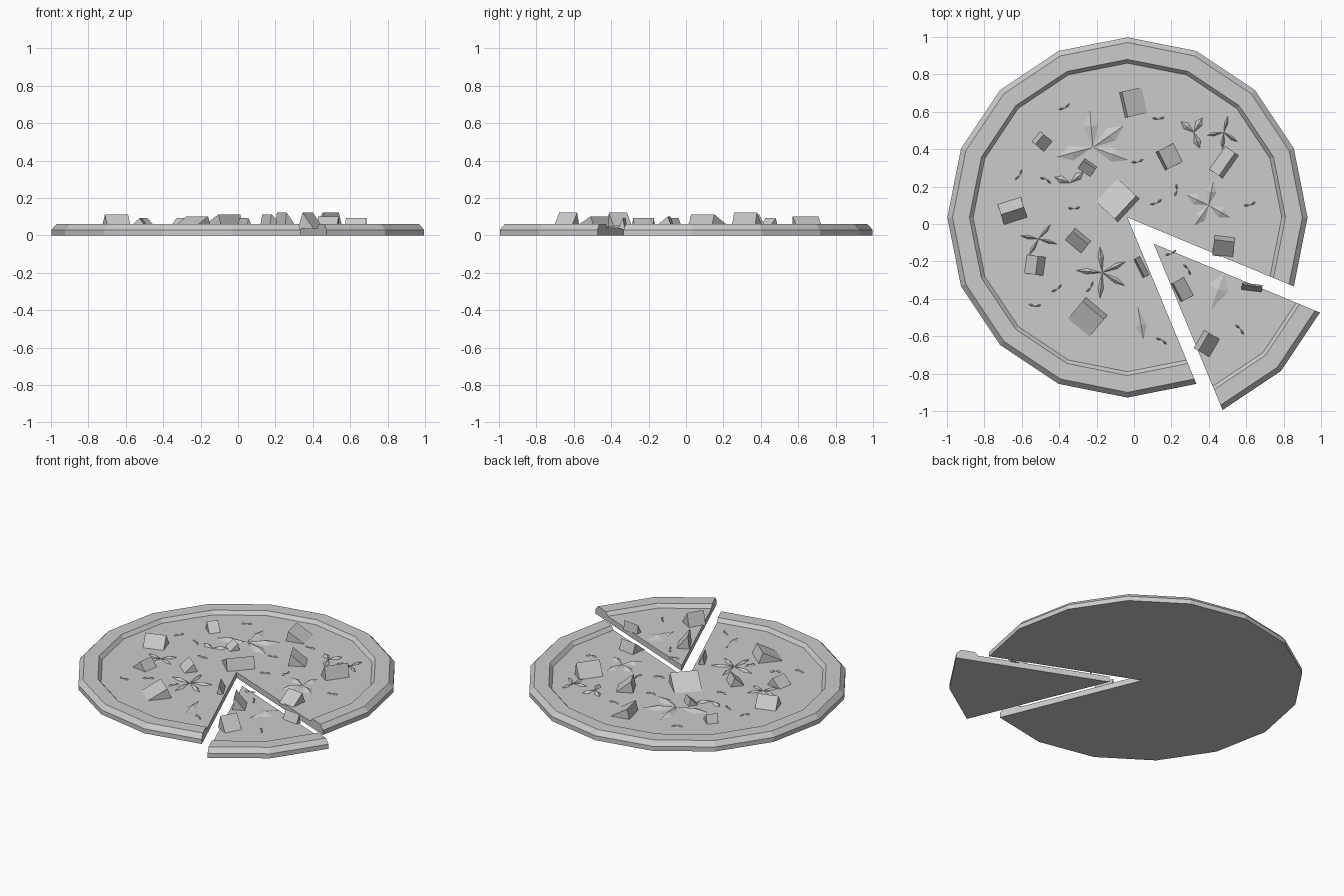
import bpy, bmesh, math, random
from mathutils import Vector, Matrix

cube = bpy.data.objects.get("Cube")
if cube:
    bpy.data.objects.remove(cube, do_unlink=True)

grey = bpy.data.materials.new("plain grey")
grey.use_nodes = True
grey.diffuse_color = (0.6, 0.6, 0.6, 1)
grey.node_tree.nodes["Principled BSDF"].inputs["Base Color"].default_value = grey.diffuse_color

CENTRE = Vector((-0.035, 0.035, 0))
SLICE_SHIFT = Vector((0.14, -0.14, 0))
TOP = 0.037                      # height of the filling surface
STEP = math.tau / 16


def finish(bm, name, solid=True):
    if solid:
        bmesh.ops.remove_doubles(bm, verts=bm.verts, dist=0.0001)
        bmesh.ops.recalc_face_normals(bm, faces=bm.faces)
    mesh = bpy.data.meshes.new(name)
    bm.to_mesh(mesh)
    bm.free()
    mesh.materials.append(grey)
    obj = bpy.data.objects.new(name, mesh)
    bpy.context.collection.objects.link(obj)
    return obj


# Dough: crust cross-section swept around part of a sixteen-sided ring
def pie(name, first, count, origin):
    profile = [(0, 0), (0.963, 0), (0.963, 0.03), (0.935, 0.06),
               (0.845, 0.06), (0.825, TOP), (0, TOP)]
    bm = bmesh.new()
    rings = []
    for i in range(first, first + count + 1):
        c, s = math.cos(i * STEP), math.sin(i * STEP)
        rings.append([bm.verts.new(origin + Vector((r * c, r * s, z)))
                      for r, z in profile])
    for a, b in zip(rings, rings[1:]):
        for k in range(len(profile) - 1):
            quad = [a[k], b[k], b[k + 1], a[k + 1]]
            if k == 0:
                quad.remove(b[k])
            if k == len(profile) - 2:
                quad.remove(b[k + 1])
            bm.faces.new(quad)
    bm.faces.new(rings[0])
    bm.faces.new(rings[-1])
    return finish(bm, name)


pie("main_pie", -1, 14, CENTRE)
pie("cut_slice", -3, 2, CENTRE + SLICE_SHIFT)


# Chunk: tilted block half sunk in the filling, its ridge across the given angle
def chunk(name, x, y, angle, across, along, ridge, height):
    bm = bmesh.new()
    section = [(-across / 2, 0), (ridge, height), (across / 2, 0)]
    ends = [[bm.verts.new((u, side * along / 2, z)) for u, z in section]
            for side in (-1, 1)]
    for end in ends:
        bm.faces.new(end)
    for k in range(3):
        j = (k + 1) % 3
        bm.faces.new([ends[0][k], ends[0][j], ends[1][j], ends[1][k]])
    bm.transform(Matrix.Translation((x, y, TOP - 0.005))
                 @ Matrix.Rotation(math.radians(angle), 4, "Z"))
    return finish(bm, name)


# x, y, angle, across, along, ridge offset, height (hundredths, degrees)
CHUNKS = [
    (0, 65, 193, 13, 14, 5, 7), (-49, 44, -40, 9, 7, -2, 6),
    (-25, 30, 55, 7, 8, 2, 5), (19, 36, 207, 11, 11, 4, 8),
    (48, 33, -35, 9, 15, 2, 9), (-9, 13, -43, 17, 17, 6, 8),
    (-65, 7, -72, 12, 13, 0, 8), (-30, -9, 50, 9, 11, 2, 6),
    (-53, -22, -8, 11, 10, 1, 6), (-25, -50, 50, 16, 15, 5, 7),
    (48, -12, 83, 11, 11, 3, 7), (4, -23, 27, 4, 11, -1, 6),
    (26, -35, 208, 8, 11, 3, 9), (39, -64, 150, 10, 11, 2, 9),
    (63, -34, 83, 4, 11, 1, 6),
]
for n, (x, y, angle, *size) in enumerate(CHUNKS, 1):
    chunk(f"topping_chunk_{n}", x / 100, y / 100, angle, *[v / 100 for v in size])


# Leaf: folded blade rising to a keel and curling down at the tip
def add_leaf(bm, x, y, angle, length, width, lift):
    turn = (Matrix.Translation((x, y, TOP))
            @ Matrix.Rotation(math.radians(angle), 4, "Z"))
    base, left, right, keel, tip = [bm.verts.new(turn @ Vector(p)) for p in (
        (0, 0, 0.006), (length * 0.6, width / 2, 0.002),
        (length * 0.6, -width / 2, 0.002), (length * 0.55, 0, lift),
        (length, 0, 0.003))]
    for tri in ((base, keel, left), (keel, tip, left),
                (base, right, keel), (keel, right, tip)):
        bm.faces.new(tri)


# x, y, leaf length, leaf width (hundredths), then the leaf directions
SPRIGS = [
    (-22, 41, 20, 8, (35, 95, 195, 340)),
    (40, 10, 13, 6, (80, 155, 235, 330)),
    (-17, -26, 14, 3, (25, 95, 175, 265, 330)),
    (32, 49, 9, 4, (60, 140, 290)),
    (48, 49, 9, 2, (75, 190, 265, 325)),
    (-51, -8, 10, 2, (50, 170, 240, 345)),
    (41, -46, 21, 11, (70,)),
    (2, -44, 18, 6, (280,)),
    (-34, 22, 9, 4, (160, 40)),
]
for n, (x, y, length, width, turns) in enumerate(SPRIGS, 1):
    bm = bmesh.new()
    for angle in turns:
        add_leaf(bm, x / 100, y / 100, angle, length / 100, width / 100, 0.018)
    finish(bm, f"leaf_sprig_{n}", solid=False)

# Herb flakes: short bent slivers strewn over the filling
FLAKES = [(-37, 62), (13, 56), (-61, 26), (2, 33), (-53, -44), (-23, -34),
          (15, -62), (57, -56), (29, -24), (20, -16), (23, 18), (-41, -35),
          (62, 10), (-32, 8), (12, 11), (-47, 24)]
random.seed(4)
bm = bmesh.new()
for x, y in FLAKES:
    angle = random.uniform(0, 180)
    for bend in (0, 150):
        add_leaf(bm, x / 100, y / 100, angle + bend, 0.035, 0.012, 0.012)
finish(bm, "herb_flakes", solid=False)
